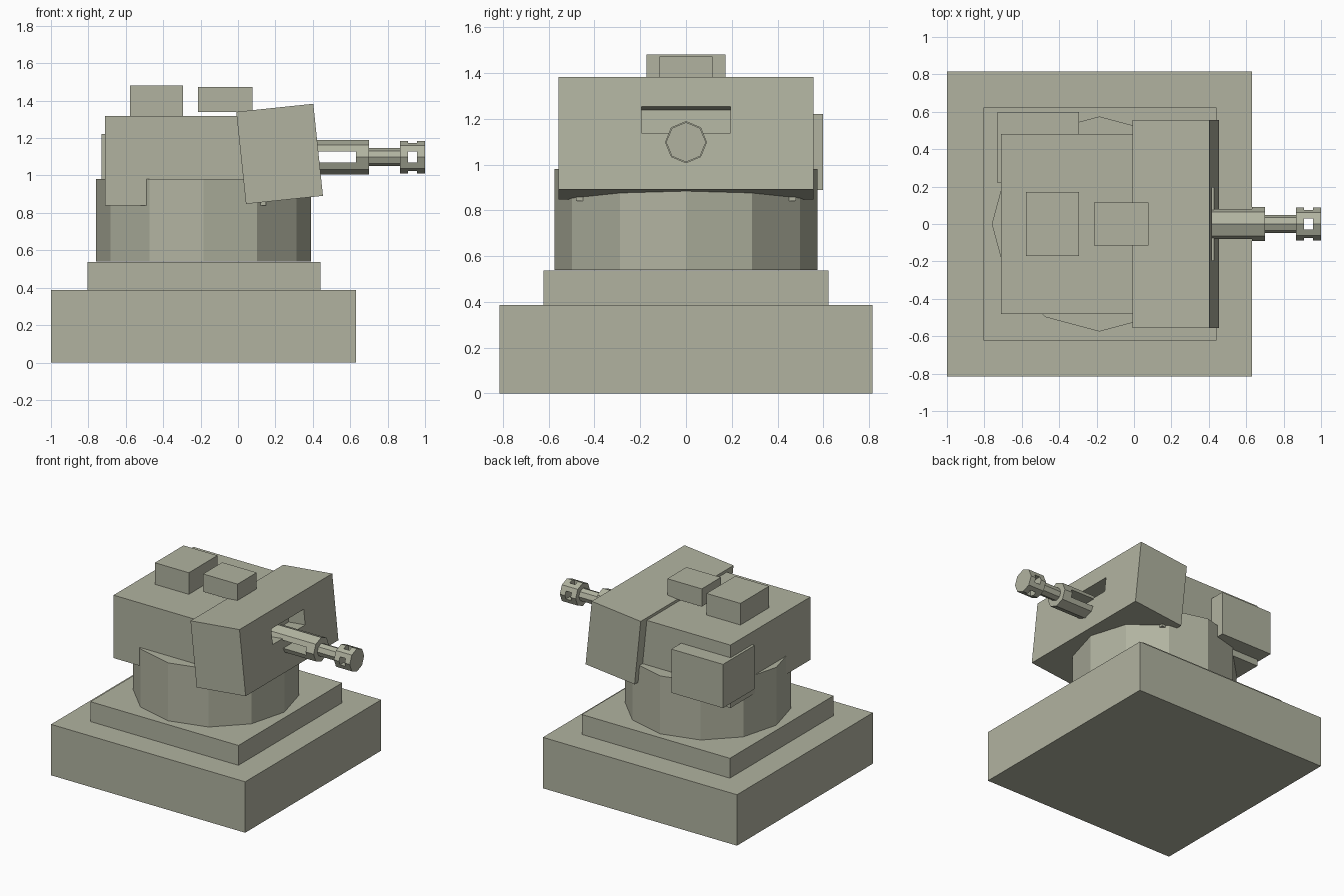
import bpy, bmesh
from math import radians
from mathutils import Matrix, Vector

if "Cube" in bpy.data.objects:
    bpy.data.objects.remove(bpy.data.objects["Cube"])

olive = bpy.data.materials.new("olive_paint")
olive.diffuse_color = (.44, .45, .352, 1)
olive.use_nodes = True
olive.node_tree.nodes["Principled BSDF"].inputs["Base Color"].default_value = olive.diffuse_color


def finish(bm, name):
    mesh = bpy.data.meshes.new(name)
    bm.to_mesh(mesh)
    bm.free()
    mesh.materials.append(olive)
    ob = bpy.data.objects.new(name, mesh)
    bpy.context.collection.objects.link(ob)
    return ob


def box(name, x, y, z, matrix=Matrix()):
    """Box from (min, max) ranges, then moved by matrix."""
    lo, hi = Vector((x[0], y[0], z[0])), Vector((x[1], y[1], z[1]))
    bm = bmesh.new()
    bmesh.ops.create_cube(bm, size=1)
    for v in bm.verts:
        v.co = matrix @ Vector([(lo[i] + hi[i]) / 2 + v.co[i] * (hi[i] - lo[i]) for i in range(3)])
    return finish(bm, name)


def prism(name, sides, radius, length, matrix):
    bm = bmesh.new()
    bmesh.ops.create_cone(bm, cap_ends=True, segments=sides, radius1=radius,
                          radius2=radius, depth=length, matrix=matrix)
    return finish(bm, name)


def tube(name, radius, x0, x1):
    """Eight-sided bar along the gun axis."""
    return prism(name, 8, radius, x1 - x0,
                 Matrix.Translation(((x0 + x1) / 2, 0, GUN_Z)) @ Matrix.Rotation(radians(90), 4, 'Y'))


def cut(ob, cutter):
    mod = ob.modifiers.new("cut", 'BOOLEAN')
    mod.operation, mod.solver, mod.object = 'DIFFERENCE', 'EXACT', cutter
    bpy.context.view_layer.objects.active = ob
    bpy.ops.object.modifier_apply(modifier=mod.name)
    bpy.data.objects.remove(cutter)


GUN_Z = 1.098

# Stepped base and twelve-sided ring
box("base", (-1, .632), (-.816, .816), (0, .387))
box("base_step", (-.805, .44), (-.623, .623), (.387, .538))
prism("turntable", 12, .575, .44, Matrix.Translation((-.185, 0, .76)))

# Turret body with roof boxes and corner stowage box
box("turret_body", (-.71, .15), (-.48, .48), (.84, 1.318))
box("rear_roof_box", (-.578, -.293), (-.172, .172), (1.31, 1.482))
box("front_roof_box", (-.213, .077), (-.115, .115), (1.338, 1.473))
box("side_box", (-.73, -.295), (.22, .598), (.89, 1.222))

# Tilted front block with a sight recess
tilt = Matrix.Translation((.2225, 0, 1.1155)) @ Matrix.Rotation(radians(-6), 4, 'Y')
front = box("front_block", (-.207, .207), (-.557, .557), (-.2475, .2475), tilt)
cut(front, box("recess_cutter", (.067, .3), (-.195, .195), (.001, .117), tilt))

# Gun: slotted sleeve, thin barrel, slotted muzzle
sleeve = tube("gun_sleeve", .092, .3, .7)
cut(sleeve, box("slot_cutter", (.36, .632), (-.2, .2), (GUN_Z - .03, GUN_Z + .03)))
tube("gun_barrel", .048, .69, .875)
muzzle = tube("muzzle", .087, .867, 1.0)
cut(muzzle, box("side_cutter", (.91, .957), (-.2, .2), (GUN_Z - .03, GUN_Z + .03)))
cut(muzzle, box("top_cutter", (.91, .957), (-.03, .03), (GUN_Z - .2, GUN_Z + .2)))
